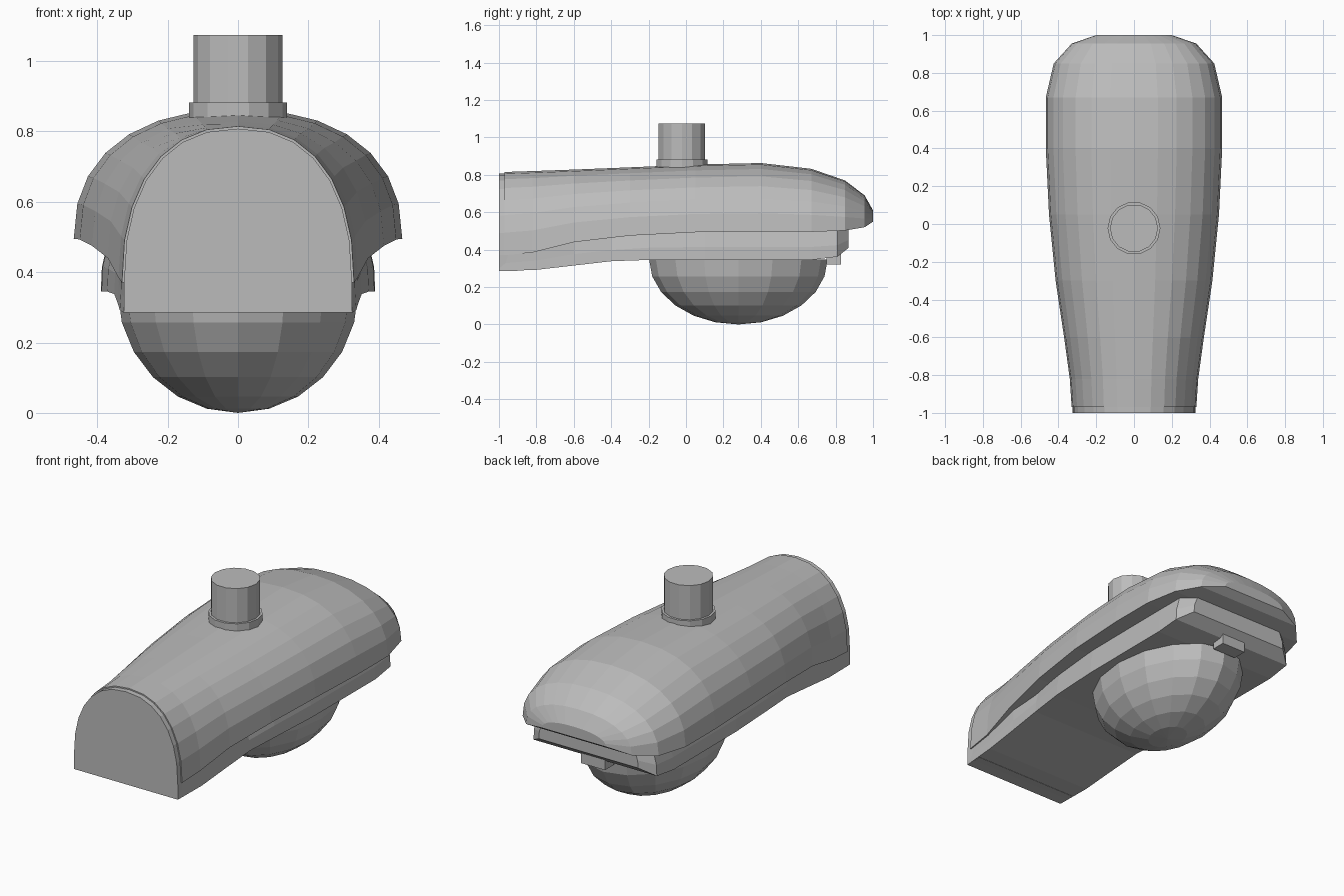
import bpy, bmesh, math

if "Cube" in bpy.data.objects:
    bpy.data.objects.remove(bpy.data.objects["Cube"])

grey = bpy.data.materials.new("light_grey")
grey.diffuse_color = (0.5, 0.5, 0.5, 1)
grey.use_nodes = True
grey.node_tree.nodes["Principled BSDF"].inputs["Base Color"].default_value = grey.diffuse_color


def finish(name, bm):
    bmesh.ops.recalc_face_normals(bm, faces=bm.faces)
    me = bpy.data.meshes.new(name)
    bm.to_mesh(me)
    bm.free()
    me.materials.append(grey)
    ob = bpy.data.objects.new(name, me)
    bpy.context.collection.objects.link(ob)
    return ob


def loft(name, rings):
    """Bridge closed rings with equal point counts and cap both ends."""
    bm = bmesh.new()
    loops = [[bm.verts.new(p) for p in ring] for ring in rings]
    n = len(loops[0])
    for a, b in zip(loops, loops[1:]):
        for i in range(n):
            j = (i + 1) % n
            bm.faces.new((a[i], a[j], b[j], b[i]))
    bm.faces.new(loops[0])
    bm.faces.new(loops[-1])
    return finish(name, bm)


def arch(y, w, zb, zt, segs=14, power=2 / 2.3):
    """Rounded arch section, open side down."""
    pts = []
    for i in range(segs + 1):
        t = math.pi * i / segs
        c, s = math.cos(t), max(math.sin(t), 0)
        if i == segs:
            s = 0
        pts.append((math.copysign(abs(c) ** power, c) * w, y, zb + (zt - zb) * s ** power))
    return pts


def cylinder(name, r, z0, z1, y, segs=14):
    ring = [(r * math.cos(2 * math.pi * i / segs), y + r * math.sin(2 * math.pi * i / segs))
            for i in range(segs)]
    return loft(name, [[(px, py, z) for px, py in ring] for z in (z0, z1)])


# Upper housing: y, half width, rim height, crown height
shell = [(-0.97, .33, .37, .815), (-0.82, .34, .385, .82), (-0.6, .37, .44, .828),
         (-0.3, .415, .475, .84), (0.05, .45, .493, .855), (0.4, .467, .495, .863),
         (0.67, .467, .495, .832), (0.85, .425, .502, .77), (0.955, .33, .52, .69),
         (1.0, .2, .55, .61)]
loft("upper_housing", [arch(*s) for s in shell])

# Arched end plate, just inside the housing
end = []
for y in (-1.0, -0.9):
    end.append(arch(y, .324, .37, .808) + [(-.324, y, .287), (.324, y, .287)])
loft("end_plate", end)

# Lower tray: y, half width, bottom height, top height
tray = [(-1.0, .325, .285, .38), (-0.8, .336, .292, .41), (-0.6, .343, .315, .46),
        (-0.4, .352, .338, .48), (-0.2, .372, .345, .5), (0.1, .388, .345, .51),
        (0.67, .39, .345, .51), (0.81, .385, .362, .51), (0.87, .31, .41, .51)]
rings = []
for y, w, zb, zt in tray:
    inset = 0.025 if y > -0.5 else 0.004
    zm = zb + (zt - zb) * 0.42
    half = [(w, zb), (w - 0.003, zm), (w - inset, zt)]
    rings.append([(x, y, z) for x, z in half] + [(-x, y, z) for x, z in reversed(half)])
loft("lower_tray", rings)

# Faceted half-dome lens
bm = bmesh.new()
bmesh.ops.create_uvsphere(bm, u_segments=16, v_segments=12, radius=1)
bmesh.ops.delete(bm, geom=[v for v in bm.verts if v.co.z > 0.01], context='VERTS')
bmesh.ops.holes_fill(bm, edges=[e for e in bm.edges if e.is_boundary], sides=0)
for v in bm.verts:
    v.co = (v.co.x * .342, v.co.y * .477 + .28, v.co.z * .347 + .347)
finish("lens_dome", bm)

# Sensor on top with its collar
cylinder("sensor_collar", .14, .82, .882, -.022)
cylinder("sensor_body", .127, .87, 1.075, -.022)

# Small latch under the tray nose
loft("latch", [[(-.075, y, .32), (.075, y, .32), (.075, y, .40), (-.075, y, .40)]
               for y in (.75, .83)])
